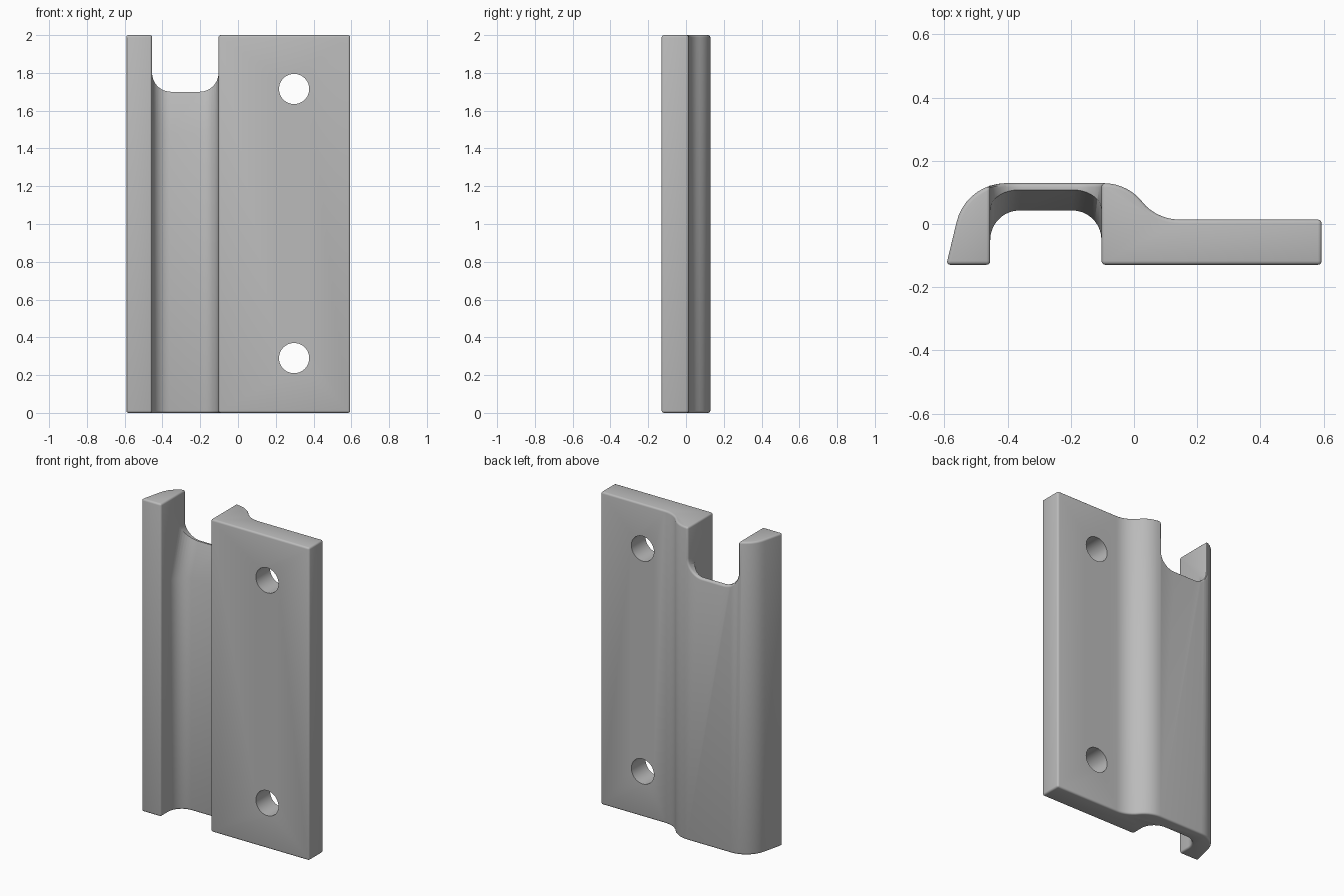
import bpy, bmesh
from math import sin, cos, pi, radians

if "Cube" in bpy.data.objects:
    bpy.data.objects.remove(bpy.data.objects["Cube"], do_unlink=True)

grey = bpy.data.materials.new("plain grey")
grey.use_nodes = True
grey.diffuse_color = (0.5, 0.5, 0.5, 1)
grey.node_tree.nodes["Principled BSDF"].inputs["Base Color"].default_value = (0.5, 0.5, 0.5, 1)

HEIGHT = 2.0
FRONT, BACK, PLATE_BACK = -0.129, 0.129, 0.014
LEFT, RIGHT = -0.594, 0.594
CH_L, CH_R, CH_FLOOR, CH_RAD = -0.455, -0.103, 0.043, 0.093
SLOT_Z, RAMP_Z, RAMP_SLOPE = 1.70, 1.48, 0.295
EDGE = 0.012


def arc(cx, cy, r, a0, a1, n=9):
    """Points along a circular arc, angles in degrees."""
    angles = [radians(a0 + (a1 - a0) * i / n) for i in range(n + 1)]
    return [(cx + r * cos(a), cy + r * sin(a)) for a in angles]


def loft(name, sections):
    """Closed solid through matching rings of 3D points."""
    bm = bmesh.new()
    rings = [[bm.verts.new(p) for p in ring] for ring in sections]
    n = len(rings[0])
    for a, b in zip(rings, rings[1:]):
        for i in range(n):
            j = (i + 1) % n
            bm.faces.new((a[i], a[j], b[j], b[i]))
    bm.faces.new(rings[0])
    bm.faces.new(rings[-1])
    bmesh.ops.recalc_face_normals(bm, faces=bm.faces)
    mesh = bpy.data.meshes.new(name)
    bm.to_mesh(mesh)
    bm.free()
    mesh.materials.append(grey)
    obj = bpy.data.objects.new(name, mesh)
    bpy.context.collection.objects.link(obj)
    return obj


def cut(target, cutter):
    """Subtract the cutter and remove it."""
    mod = target.modifiers.new("cut", 'BOOLEAN')
    mod.operation, mod.solver, mod.object = 'DIFFERENCE', 'EXACT', cutter
    bpy.context.view_layer.objects.active = target
    bpy.ops.object.modifier_apply(modifier=mod.name)
    bpy.data.objects.remove(cutter, do_unlink=True)


# Bracket body: leaning left foot, rounded hump, S-curve down to the flat plate
S_RAD, S_ANGLE, S_X = 0.154, 51, -0.095
s_end = S_X + 2 * S_RAD * sin(radians(S_ANGLE))
outline = [(LEFT, FRONT)]
outline += arc(-0.406, BACK - 0.16, 0.16, 167, 90)
outline += arc(S_X, BACK - S_RAD, S_RAD, 90, 90 - S_ANGLE, 7)
outline += arc(s_end, PLATE_BACK + S_RAD, S_RAD, 270 - S_ANGLE, 270, 7)[1:]
outline += [(RIGHT, PLATE_BACK), (RIGHT, FRONT)]
body = loft("bracket_body", [[(x, y, z) for x, y in outline] for z in (0, HEIGHT)])

# Front channel with rounded inner corners, ramping backwards near the top
channel = [(CH_L, -0.4)]
channel += arc(CH_L + CH_RAD, CH_FLOOR - CH_RAD, CH_RAD, 180, 90)
channel += arc(CH_R - CH_RAD, CH_FLOOR - CH_RAD, CH_RAD, 90, 0)
channel += [(CH_R, -0.4)]
sections = [[(x, y + max(0, z - RAMP_Z) * RAMP_SLOPE, z) for x, y in channel]
            for z in (-0.1, RAMP_Z, HEIGHT + 0.1)]
cut(body, loft("channel_cutter", sections))

# Open slot through the back wall, round at its lower corners
r = 0.1
slot = [(CH_L, HEIGHT + 0.1)]
slot += arc(CH_L + r, SLOT_Z + r, r, 180, 270)
slot += arc(CH_R - r, SLOT_Z + r, r, 270, 360)
slot += [(CH_R, HEIGHT + 0.1)]
cut(body, loft("slot_cutter", [[(x, y, z) for x, z in slot] for y in (-0.3, 0.3)]))

# Rounded outer edges: both ends, upright corners and the slot rim
bm = bmesh.new()
bm.from_mesh(body.data)
bmesh.ops.remove_doubles(bm, verts=bm.verts, dist=0.0002)
bmesh.ops.dissolve_limit(bm, angle_limit=radians(0.5), verts=bm.verts, edges=bm.edges)


def is_outer(edge):
    if len(edge.link_faces) != 2 or edge.calc_face_angle() < 0.6:
        return False
    a, b = (v.co for v in edge.verts)
    ends = max(a.z, b.z) < 0.001 or min(a.z, b.z) > HEIGHT - 0.001
    upright = max(a.y, b.y) < FRONT + 0.001 or min(a.x, b.x) > RIGHT - 0.001
    rim = min(a.y, b.y) > 0.115 and min(a.z, b.z) > SLOT_Z - 0.01
    return ends or upright or rim


bmesh.ops.bevel(bm, geom=[e for e in bm.edges if is_outer(e)], offset=EDGE,
                offset_type='OFFSET', segments=3, profile=0.5,
                affect='EDGES', clamp_overlap=False)
bm.to_mesh(body.data)
bm.free()

# Two screw holes through the plate
for z in (0.29, 1.715):
    ring = arc(0.297, z, 0.08, 0, 360, 40)[:-1]
    cut(body, loft("hole_cutter", [[(x, y, h) for x, h in ring] for y in (-0.3, 0.3)]))

bpy.ops.object.select_all(action='DESELECT')
body.select_set(True)
bpy.context.view_layer.objects.active = body
bpy.ops.object.shade_smooth_by_angle(angle=radians(32))
